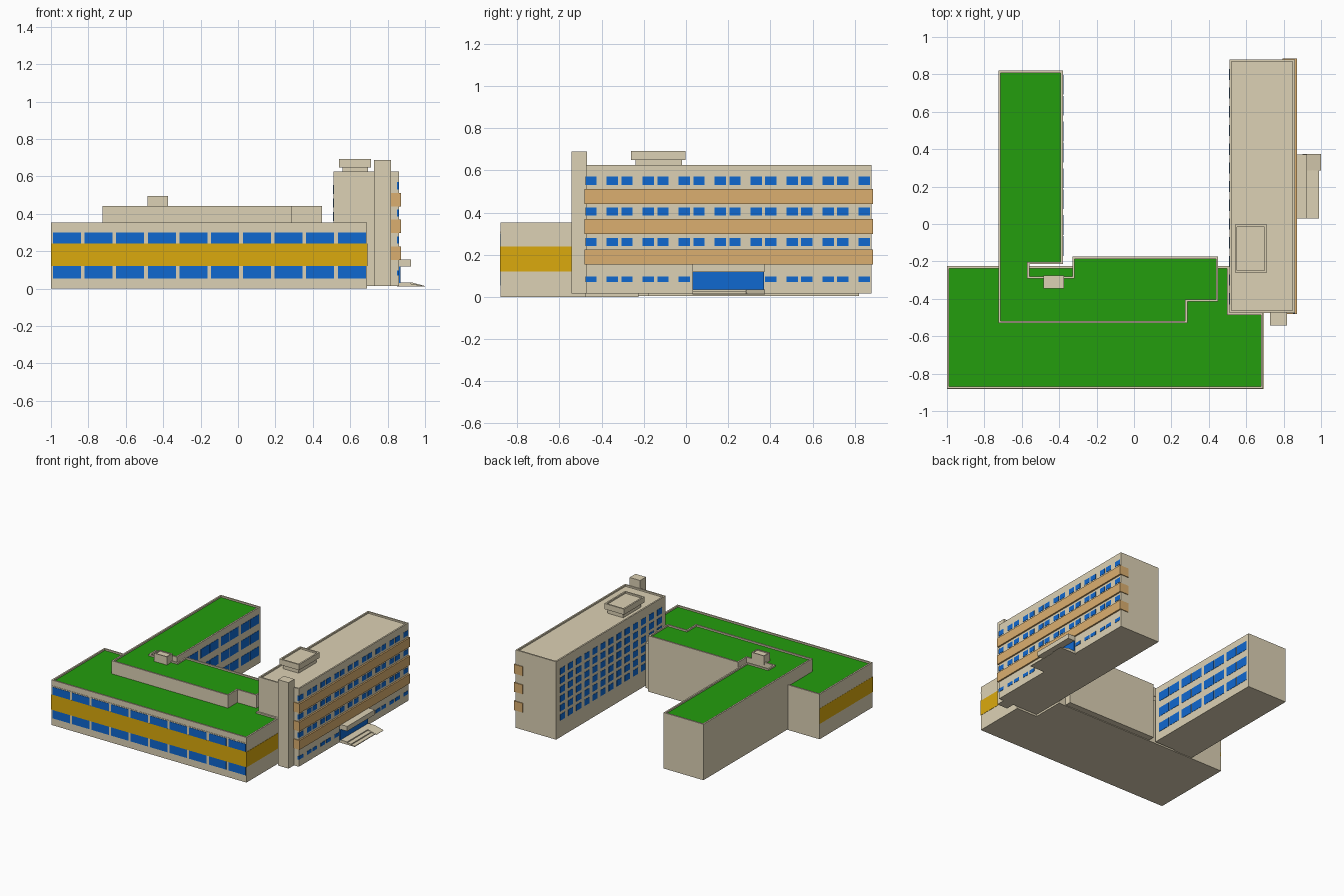
import bpy, bmesh

if "Cube" in bpy.data.objects:
    bpy.data.objects.remove(bpy.data.objects["Cube"])


def mat(name, col):
    m = bpy.data.materials.new(name)
    m.diffuse_color = (*col, 1)
    m.use_nodes = True
    m.node_tree.nodes["Principled BSDF"].inputs["Base Color"].default_value = m.diffuse_color
    return m


BEIGE = mat("beige_wall", (0.72, 0.64, 0.46))
GREEN = mat("green_roof", (0.017, 0.337, 0.004))
BLUE = mat("blue_glass", (0.005, 0.14, 0.63))
YELLOW = mat("yellow_band", (0.71, 0.40, 0.004))
TAN = mat("tan_band", (0.71, 0.43, 0.16))


def finish(bm, name, mats):
    bmesh.ops.recalc_face_normals(bm, faces=bm.faces[:])
    me = bpy.data.meshes.new(name)
    bm.to_mesh(me)
    bm.free()
    for m in mats:
        me.materials.append(m)
    ob = bpy.data.objects.new(name, me)
    bpy.context.collection.objects.link(ob)
    return ob


def boxes(name, m, items):
    """One object made of boxes given as (x0, x1, y0, y1, z0, z1)."""
    bm = bmesh.new()
    for x0, x1, y0, y1, z0, z1 in items:
        vs = bmesh.ops.create_cube(bm, size=1)["verts"]
        for v in vs:
            v.co.x = x1 if v.co.x > 0 else x0
            v.co.y = y1 if v.co.y > 0 else y0
            v.co.z = z1 if v.co.z > 0 else z0
    return finish(bm, name, [m])


def block(name, outline, z0, z1, roof, rim=0.012, depth=0.012):
    """Extruded outline whose roof is sunk behind a parapet."""
    bm = bmesh.new()
    base = bm.faces.new([bm.verts.new((x, y, z0)) for x, y in outline])
    ext = bmesh.ops.extrude_face_region(bm, geom=[base], use_keep_orig=True)["geom"]
    for v in (g for g in ext if isinstance(g, bmesh.types.BMVert)):
        v.co.z = z1
    top = next(g for g in ext if isinstance(g, bmesh.types.BMFace))
    bmesh.ops.recalc_face_normals(bm, faces=bm.faces[:])
    bmesh.ops.inset_region(bm, faces=[top], thickness=rim, use_even_offset=True)
    pit = bmesh.ops.extrude_face_region(bm, geom=[top])["geom"]
    for g in pit:
        if isinstance(g, bmesh.types.BMVert):
            g.co.z = z1 - depth
        elif isinstance(g, bmesh.types.BMFace):
            g.material_index = 1
    if top.is_valid:
        bm.faces.remove(top)
    return finish(bm, name, [BEIGE, roof])


def rect(x0, x1, y0, y1):
    return [(x0, y0), (x1, y0), (x1, y1), (x0, y1)]


T = 0.002  # how far glass stands off a wall

# low front building with yellow band and two window rows
block("front_building", [(-1, -0.88), (0.69, -0.88), (0.69, -0.475),
                         (0.51, -0.475), (0.51, -0.225), (-1, -0.225)], 0, 0.353, GREEN)
boxes("front_yellow_band", YELLOW, [
    (-1, 0.69, -0.88 - T, -0.87, 0.12, 0.24),
    (-1 - T / 2, -0.99, -0.88 - T, -0.225, 0.12, 0.24),
    (0.68, 0.69 + T, -0.88 - T, -0.475, 0.12, 0.24)])
boxes("front_windows", BLUE, [
    (-0.99 + 0.1693 * i, -0.84 + 0.1693 * i, -0.88 - T, -0.87, z0, z1)
    for i in range(10) for z0, z1 in ((0.055, 0.12), (0.24, 0.3))])
boxes("front_window_lintel", BEIGE, [(-1, 0.69, -0.88 - T, -0.87, 0.302, 0.309)])

# taller rear wing with its raised link, notched at the inner corner
block("rear_wing", [(-0.725, -0.53), (0.285, -0.53), (0.285, -0.415), (0.45, -0.415),
                    (0.45, -0.175), (-0.33, -0.175), (-0.33, -0.28), (-0.56, -0.28),
                    (-0.56, -0.215), (-0.38, -0.215), (-0.38, 0.82), (-0.725, 0.82)],
      0.005, 0.443, GREEN)
wing = []
for i in range(4):
    for z in (0.07, 0.195, 0.32):
        y = -0.17 + 0.25 * i
        wing += [(-0.39, -0.38 + T, a, a + 0.105, z, z + 0.07) for a in (y, y + 0.112)]
boxes("wing_windows", BLUE, wing)
block("wing_roof_hut", rect(-0.485, -0.375, -0.345, -0.275), 0.425, 0.495, BEIGE, 0.008, 0.006)

# tall slab building
block("tower", rect(0.51, 0.86, -0.475, 0.88), 0.015, 0.625, BEIGE)
boxes("tower_balcony_bands", TAN, [
    (0.795, 0.872, -0.482, 0.886, z, z + 0.072) for z in (0.153, 0.297, 0.44)])
C, P = 0.197, 0.1706
win = []
for k in range(-4, 5):
    for s in (-1, 1):
        if k * s == 4:
            continue
        y = C + P * k + 0.035 * s
        for z0, z1 in ((0.07, 0.097), (0.242, 0.28), (0.385, 0.423), (0.53, 0.57)):
            if z0 > 0.1 or abs(y - C) > 0.17:
                win.append((0.85, 0.86 + T, y - 0.027, y + 0.027, z0, z1))
boxes("tower_front_windows", BLUE, win)
boxes("tower_rear_windows", BLUE, [
    (0.51 - T, 0.52, y, y + 0.06, z, z + 0.048)
    for y in (-0.43 + 0.1 * i for i in range(13))
    for z in (0.145 + 0.072 * j for j in range(6))])
boxes("stair_shaft", BEIGE, [(0.727, 0.818, -0.543, -0.47, 0.015, 0.688)])

# plant room on the tower roof
boxes("plant_room_base", BEIGE, [(0.558, 0.694, -0.24, -0.02, 0.6, 0.655)])
block("plant_room_top", rect(0.54, 0.71, -0.26, -0.003), 0.648, 0.692, BEIGE)

# entrance glazing, canopy, steps and ramp
boxes("entrance_glass", BLUE, [(0.85, 0.868, 0.03, 0.37, 0.03, 0.117)])
boxes("entrance_canopy", BEIGE, [(0.85, 0.925, 0.03, 0.372, 0.117, 0.155)])
boxes("entrance_steps", BEIGE, [
    (0.85, 0.925, 0.03, 0.372, 0.012, 0.034),
    (0.9, 0.958, 0.03, 0.29, 0.012, 0.026),
    (0.9, 0.99, 0.03, 0.29, 0.012, 0.018)])
bm = bmesh.new()
side = bm.faces.new([bm.verts.new((x, 0.285, z)) for x, z in
                     ((0.9, 0.012), (1.0, 0.012), (1.0, 0.014), (0.925, 0.034), (0.9, 0.034))])
ext = bmesh.ops.extrude_face_region(bm, geom=[side], use_keep_orig=True)["geom"]
for g in ext:
    if isinstance(g, bmesh.types.BMVert):
        g.co.y = 0.374
finish(bm, "entrance_ramp", [BEIGE])
